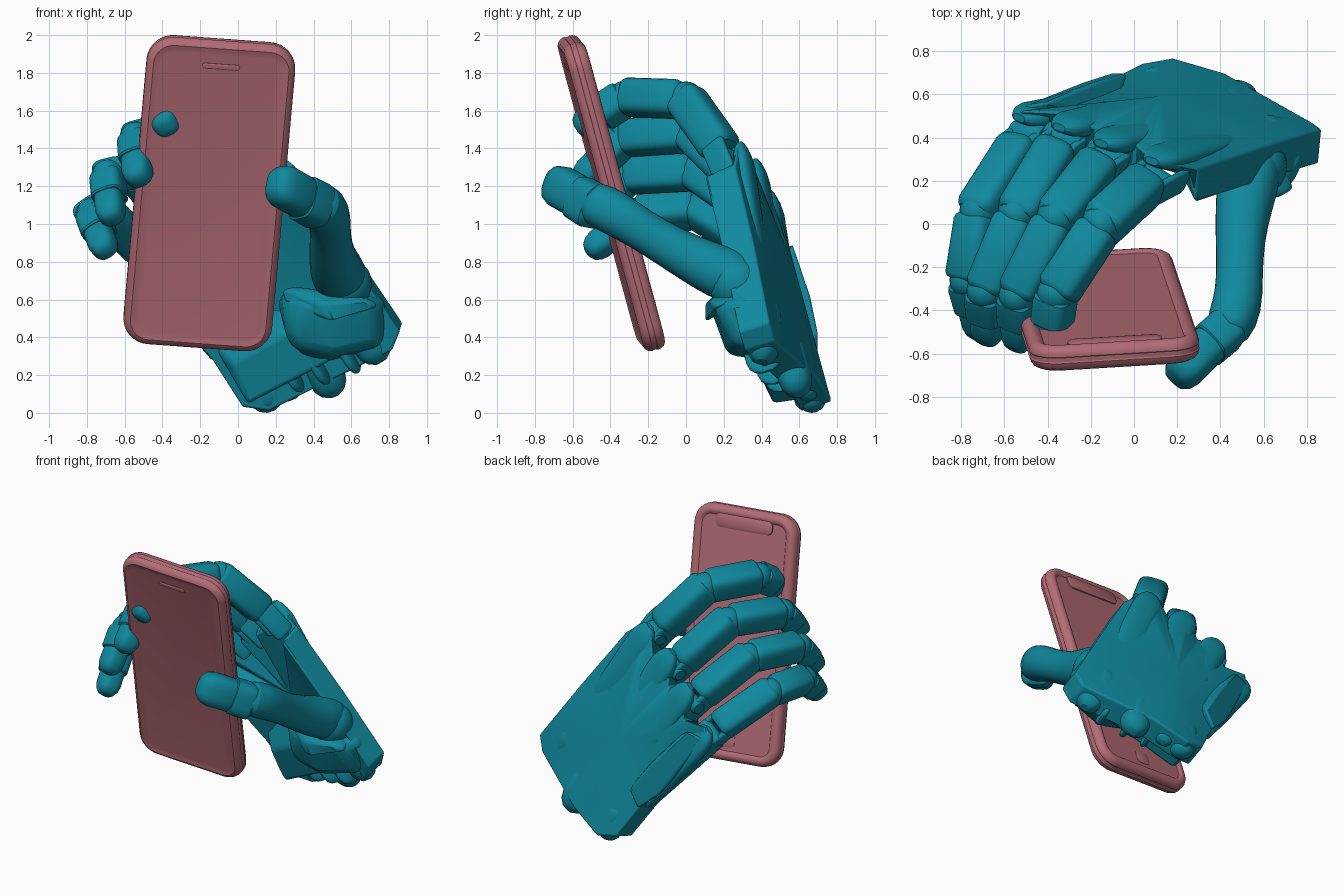
import bpy, bmesh, math
from mathutils import Vector as V, Matrix

if "Cube" in bpy.data.objects:
    bpy.data.objects.remove(bpy.data.objects["Cube"])

def material(name, col):
    m = bpy.data.materials.new(name)
    m.diffuse_color = (*col, 1)
    m.use_nodes = True
    m.node_tree.nodes["Principled BSDF"].inputs["Base Color"].default_value = m.diffuse_color
    return m

TEAL = material("teal", (0.005, 0.25, 0.34))
ROSE = material("rose", (0.45, 0.15, 0.18))

def finish(bm, name, mat, bevel=0, subsurf=0):
    bmesh.ops.recalc_face_normals(bm, faces=bm.faces)
    me = bpy.data.meshes.new(name)
    bm.to_mesh(me)
    bm.free()
    ob = bpy.data.objects.new(name, me)
    bpy.context.collection.objects.link(ob)
    me.materials.append(mat)
    if bevel:
        b = ob.modifiers.new("bevel", "BEVEL")
        b.width, b.segments, b.angle_limit = bevel, 3, math.radians(25)
    if subsurf:
        ob.modifiers.new("smooth", "SUBSURF").levels = subsurf
        ob.modifiers["smooth"].render_levels = subsurf
    return ob

def stack(bm, rings):
    """Skin a list of equal point rings and cap both ends."""
    vs = [[bm.verts.new(p) for p in r] for r in rings]
    n = len(vs[0])
    for a, b in zip(vs, vs[1:]):
        for i in range(n):
            bm.faces.new((a[i], a[(i + 1) % n], b[(i + 1) % n], b[i]))
    bm.faces.new(vs[0][::-1])
    bm.faces.new(vs[-1])

def loft(name, path, side, power=2.0, n=24, subsurf=0):
    """Tube through (point, half width, half depth) with superellipse sections."""
    bm, rings = bmesh.new(), []
    for i, (p, w, d) in enumerate(path):
        t = (V(path[min(i + 1, len(path) - 1)][0]) - V(path[max(i - 1, 0)][0])).normalized()
        s = (side - t * side.dot(t)).normalized()
        k = t.cross(s)
        ring = []
        for j in range(n):
            a = 2 * math.pi * (j + .5) / n
            f = lambda x: math.copysign(abs(x) ** (2 / power), x)
            ring.append(V(p) + s * w * f(math.cos(a)) + k * d * f(math.sin(a)))
        rings.append(ring)
    stack(bm, rings)
    return finish(bm, name, TEAL, subsurf=subsurf)

BLOCK = [(0, .74), (.04, .92), (.1, 1), (.92, 1), (.97, .92), (1, .78)]
SLEEVE = [(0, .75), (.1, .95), (.25, 1), (.95, .98), (1, .9)]
TIP = [(0, .85), (.15, .95), (.6, .95), (.8, .84), (.94, .62), (1, .35)]
CAPSULE = [(0, .3), (.06, .66), (.16, .9), (.3, 1), (.7, 1), (.84, .9), (.94, .66), (1, .3)]
STRIP = [(0, .35), (.03, .6), (.08, .84), (.15, 1), (.6, 1), (.94, .92), (1, .6)]

def seg(name, a, b, w, d, side, prof=BLOCK, power=3.6):
    a, b = V(a), V(b)
    return loft(name, [(a.lerp(b, t), w * s, d * s) for t, s in prof], V(side), power)

def ball(name, p, r):
    bm = bmesh.new()
    bmesh.ops.create_uvsphere(bm, u_segments=20, v_segments=12, radius=r, matrix=Matrix.Translation(p))
    return finish(bm, name, TEAL)

def hull(name, pts, bevel=.03):
    bm = bmesh.new()
    for p in pts:
        bm.verts.new(p)
    bmesh.ops.convex_hull(bm, input=bm.verts)
    bmesh.ops.delete(bm, geom=[v for v in bm.verts if not v.link_faces], context="VERTS")
    bmesh.ops.dissolve_limit(bm, angle_limit=.1, verts=bm.verts, edges=bm.edges)
    return finish(bm, name, TEAL, bevel)

# ---- phone ----
up = V((.09, -.27, 1)).normalized()
rt = V((1, .06, -.07))
rt = (rt - up * rt.dot(up)).normalized()
bk = up.cross(rt)
PHONE = Matrix((rt, bk, up)).transposed().to_4x4()
PHONE.translation = V((-.152, -.395, 1.163))

def plate(name, w, h, rad, prof, cx=0, cz=0):
    """Rounded rectangle in phone space, prof = (inset, depth) pairs."""
    bm, rings = bmesh.new(), []
    for inset, y in prof:
        ring, r = [], max(rad - inset, .004)
        for q, (sx, sz) in enumerate([(1, 1), (-1, 1), (-1, -1), (1, -1)]):
            for j in range(9):
                a = math.pi / 2 * (q + j / 8)
                ring.append(PHONE @ V((cx + sx * (w / 2 - inset - r) + r * math.cos(a), y,
                                       cz + sz * (h / 2 - inset - r) + r * math.sin(a))))
        rings.append(ring)
    stack(bm, rings)
    return finish(bm, name, ROSE)

plate("phone_body", .79, 1.69, .14, [
    (.07, -.053), (.055, -.055), (.035, -.06), (.018, -.052), (.006, -.037), (0, -.018), (.004, -.012),
    (.004, .006), (0, .012), (.002, .028), (.012, .047), (.03, .058), (.045, .06), (.06, .054), (.07, .046)])
plate("speaker_slot", .2, .03, .014, [(0, -.04), (0, -.056), (.006, -.06)], 0, .71)
plate("rear_notch", .44, .1, .04, [(0, .03), (.002, .054), (.012, .06)], 0, .745)
plate("rear_button", .11, .1, .03, [(0, .03), (0, .048), (.01, .052)], 0, -.7)

# ---- fingers: knuckle, middle joint, end joint, tip, half width ----
FINGERS = {
    "index": [(.09, .22, 1.35), (-.15, .0, 1.66), (-.36, -.32, 1.67), (-.395, -.578, 1.5), .105],
    "middle": [(-.13, .32, 1.19), (-.36, .03, 1.48), (-.54, -.33, 1.455), (-.53, -.57, 1.22), .102],
    "ring": [(-.33, .4, 1.03), (-.54, .05, 1.275), (-.69, -.31, 1.255), (-.67, -.54, 1.015), .101],
    "little": [(-.49, .42, .85), (-.72, .06, 1.075), (-.77, -.26, 1.055), (-.7, -.52, .845), .099],
}
palm_dir = V((-.61, -.19, .77))
for nm, (a, b, c, d, w) in FINGERS.items():
    a, b, c, d = V(a), V(b), V(c), V(d)
    side = (b - a).cross(c - b).normalized()
    seg(nm + "_proximal", a.lerp(b, .12), b.lerp(a, -.05), w, w * .98, side)
    seg(nm + "_medial", b.lerp(c, .04), c, w * .96, w * .94, side)
    ball(nm + "_mid_joint", b, w * .9)
    ball(nm + "_end_joint", c, w * .86)
    seg(nm + "_distal_sleeve", c, c.lerp(d, .5), w * .88, w * .88, side, SLEEVE)
    seg(nm + "_tip", c.lerp(d, .42), d, w * .8, w * .8, side, TIP, 2.8)
    # knuckle hinge with two prongs
    seg(nm + "_hinge", a - side * w * .9, a + side * w * .9, .05, .05, palm_dir, power=2)
    for k in (-1, 1):
        o = side * w * .72 * k
        seg(nm + "_knuckle_prong", a - palm_dir * .14 + o, a.lerp(b, .2) + o, .022, .07, side)

# ---- thumb ----
loft("thumb_lower", [((.55, .35, .69), .05, .05), ((.55, .33, .7), .12, .12), ((.54, .24, .72), .152, .152),
                     ((.51, .1, .78), .137, .137), ((.49, -.08, .875), .115, .115), ((.49, -.25, .98), .108, .11),
                     ((.48, -.38, 1.06), .12, .125), ((.44, -.48, 1.11), .115, .12), ((.4, -.51, 1.12), .09, .09)],
     V((1, 0, 0)), 2.2, 16, 1)
tside = V((.3, .45, .85))
seg("thumb_sleeve", (.45, -.47, 1.08), (.34, -.565, 1.14), .122, .1, tside, SLEEVE)
seg("thumb_tip", (.38, -.53, 1.12), (.185, -.72, 1.23), .115, .095, tside,
    [(0, .85), (.1, .97), (.7, .98), (.86, .86), (.96, .62), (1, .35)], 3)
ball("thumb_socket", (.56, .27, .68), .15)

# ---- palm plate: back outline with four knuckle guards ----
back = [(.06, .31, 1.43), (.01, .37, 1.24), (-.15, .39, 1.34), (-.17, .45, 1.11), (-.34, .47, 1.16),
        (-.34, .52, .94), (-.52, .525, .94), (-.55, .52, .81), (-.12, .665, .33), (.04, .745, .08),
        (.18, .77, .06), (.42, .7, .18), (.83, .47, .38), (.87, .44, .48), (.6, .36, .88), (.3, .26, 1.31), (.18, .275, 1.41)]
guards = {0, 2, 4, 6, 16}
nrm = V((-.09, -.94, -.3)).normalized()
bm = bmesh.new()
outer = [bm.verts.new(p) for p in back]
inner = [bm.verts.new(V(p) + nrm * (.09 if i in guards else .17) - palm_dir * (.14 if i in guards else 0))
         for i, p in enumerate(back)]
hub, hollow = bm.verts.new((.12, .585, .74)), bm.verts.new((.12, .43, .7))
for i in range(len(back)):
    j = (i + 1) % len(back)
    bm.faces.new((outer[i], outer[j], inner[j], inner[i]))
    bm.faces.new((hub, outer[j], outer[i]))
    bm.faces.new((hollow, inner[i], inner[j]))
finish(bm, "palm_plate", TEAL, .012)

# strips sinking into the plate behind each knuckle guard
lat = V((.75, -.3, .6))
for nm, p, q in [("index", (.085, .32, 1.43), (.5, .45, .7)), ("middle", (-.15, .4, 1.34), (.28, .53, .62)),
                 ("ring", (-.345, .475, 1.17), (.1, .6, .5)), ("little", (-.53, .52, .92), (-.04, .63, .32))]:
    seg(nm + "_metacarpal", V(p) + nrm * .03, V(q) + nrm * .05, .1, .05, lat, STRIP, 2.6)
# stepped guard on the outer edge of the hand
hull("edge_guard", [(-.52, .545, .86), (-.4, .565, .9), (-.17, .66, .62), (-.24, .655, .42), (-.03, .7, .42),
                    (-.1, .7, .3), (-.5, .45, .8), (-.1, .5, .33), (-.1, .5, .6)], .015)

# ---- thumb mount and heel ----
hull("thumb_mount", [(.24, .2, .64), (.4, .12, .58), (.72, .15, .58), (.78, .28, .62), (.76, .26, .36),
                     (.5, .22, .3), (.26, .22, .36), (.2, .5, .6), (.8, .45, .5), (.77, .45, .34),
                     (.4, .55, .25), (.3, .5, .66), (.6, .42, .66)], .05)
hull("thumb_mount_lip", [(.22, .22, .68), (.34, .17, .6), (.45, .1, .58), (.7, .13, .6), (.75, .16, .56),
                         (.48, .1, .48), (.24, .22, .58), (.34, .34, .62), (.7, .34, .62)], .025)
hull("palm_heel", [(-.12, .5, .34), (-.03, .42, .26), (.05, .46, .045), (.28, .42, .17), (.5, .35, .28),
                   (.25, .33, .42), (-.08, .64, .34), (.08, .7, .08), (.4, .62, .25), (.3, .5, .6), (0, .5, .55)], .02)

# ---- wrist: rounded studs and thin bracket ribs ----
for a, b, r in [((.08, .63, .28), (.175, .675, .01), .09), ((.18, .63, .34), (.29, .64, .07), .08),
                ((.38, .52, .42), (.51, .6, .09), .1), ((.56, .42, .6), (.76, .4, .27), .1)]:
    seg("wrist_stud", a, b, r, r * .9, lat, CAPSULE, 2.3)
for x, y, z in [(.3, .5, .2), (.44, .46, .24), (.6, .4, .3)]:
    seg("wrist_rib", (x - .1, y - .02, z + .14), (x + .04, y + .03, z - .08), .028, .1, lat, CAPSULE, 3)

# ---- smooth shading with crisp edges ----
bpy.ops.object.select_all(action="SELECT")
bpy.context.view_layer.objects.active = bpy.data.objects["phone_body"]
bpy.ops.object.shade_smooth_by_angle(angle=math.radians(32))
